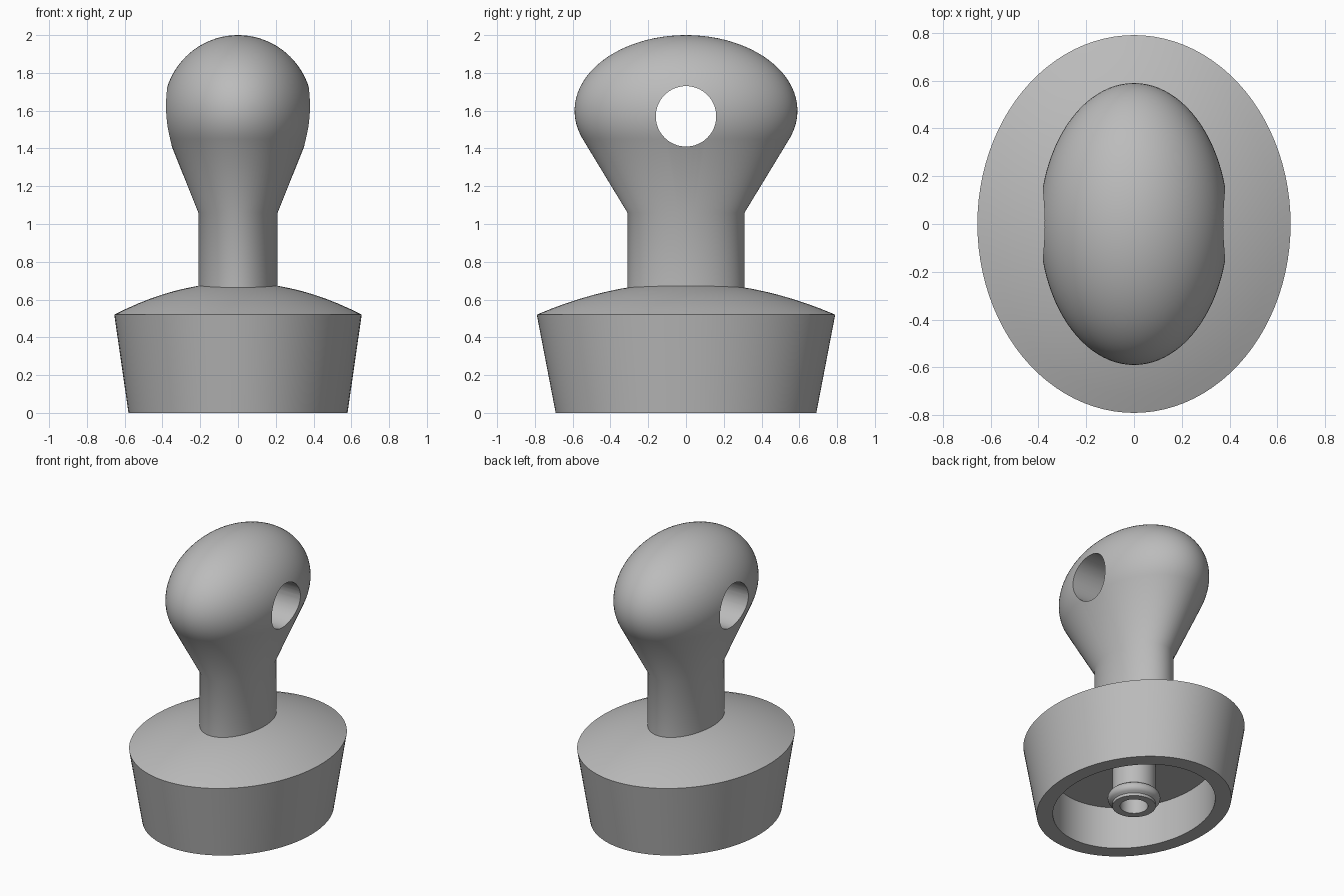
import bpy
import bmesh
from math import sin, cos, pi, radians

cube = bpy.data.objects.get("Cube")
if cube:
    bpy.data.objects.remove(cube, do_unlink=True)

grey = bpy.data.materials.new("plain grey")
grey.use_nodes = True
tone = (0.5, 0.5, 0.5, 1)
grey.diffuse_color = tone
grey.node_tree.nodes["Principled BSDF"].inputs["Base Color"].default_value = tone


def loft(name, rings, segments=96):
    """Join stacked ellipses (x radius, y radius, z), closing both ends."""
    bm = bmesh.new()
    loops = []
    for rx, ry, z in rings:
        loops.append([bm.verts.new((rx * cos(2 * pi * i / segments),
                                    ry * sin(2 * pi * i / segments), z))
                      for i in range(segments)])
    for a, b in zip(loops, loops[1:]):
        for i in range(segments):
            j = (i + 1) % segments
            bm.faces.new((a[i], a[j], b[j], b[i]))
    bm.faces.new(loops[0])
    bm.faces.new(loops[-1])
    bmesh.ops.recalc_face_normals(bm, faces=bm.faces[:])
    mesh = bpy.data.meshes.new(name)
    bm.to_mesh(mesh)
    bm.free()
    obj = bpy.data.objects.new(name, mesh)
    bpy.context.collection.objects.link(obj)
    mesh.materials.append(grey)
    return obj


def smooth(obj, angle=36):
    bpy.ops.object.select_all(action='DESELECT')
    obj.select_set(True)
    bpy.context.view_layer.objects.active = obj
    bpy.ops.object.shade_smooth_by_angle(angle=radians(angle))


# Hollow base with a domed shoulder, from the cavity ceiling round to the top
RX, RY, SHOULDER = 0.655, 0.79, 0.52
base_rings = [(0.02, 0.024, 0.30), (0.48, 0.58, 0.30), (0.48, 0.58, 0),
              (0.58, 0.69, 0)]
for i in range(11):
    t = 1 - 0.95 * i / 10
    base_rings.append((RX * t, RY * t, SHOULDER + 0.17 * (1 - t * t)))
base = loft("base", base_rings)
smooth(base)

# Neck flaring tangentially into an ellipsoid head
HX, HY, HZ, HC = 0.395, 0.59, 0.40, 1.60
handle_rings = [(0.21, 0.31, 0.60), (0.21, 0.31, 1.06)]
start = radians(-22)
steps = 28
for i in range(steps + 1):
    a = start + (radians(89.3) - start) * i / steps
    handle_rings.append((HX * cos(a), HY * cos(a), HC + HZ * sin(a)))
handle = loft("handle", handle_rings)

# Round hole through the head from side to side
bpy.ops.mesh.primitive_cylinder_add(vertices=64, radius=0.16, depth=2,
                                    location=(0, 0, 1.57),
                                    rotation=(0, pi / 2, 0))
cutter = bpy.context.object
cutter.name = "hole_cutter"
cutter.data.materials.append(grey)
cutter.hide_render = True
cut = handle.modifiers.new("hole", 'BOOLEAN')
cut.operation = 'DIFFERENCE'
cut.solver = 'EXACT'
cut.object = cutter
bpy.ops.object.select_all(action='DESELECT')
handle.select_set(True)
bpy.context.view_layer.objects.active = handle
bpy.ops.object.modifier_apply(modifier=cut.name)
bpy.data.objects.remove(cutter, do_unlink=True)
smooth(handle)

# Hollow stem inside the base, with a rounded collar near its tip
stem_profile = [(0.14, 0.33), (0.14, 0.10)]
for i in range(9):
    a = radians(60 - 15 * i)
    stem_profile.append((0.14 + 0.03 * cos(a), 0.06 + 0.035 * sin(a)))
stem_profile += [(0.14, 0.02), (0.14, 0), (0.09, 0), (0.09, 0.28)]
stem = loft("stem", [(r, r, z) for r, z in stem_profile], 48)
smooth(stem)
